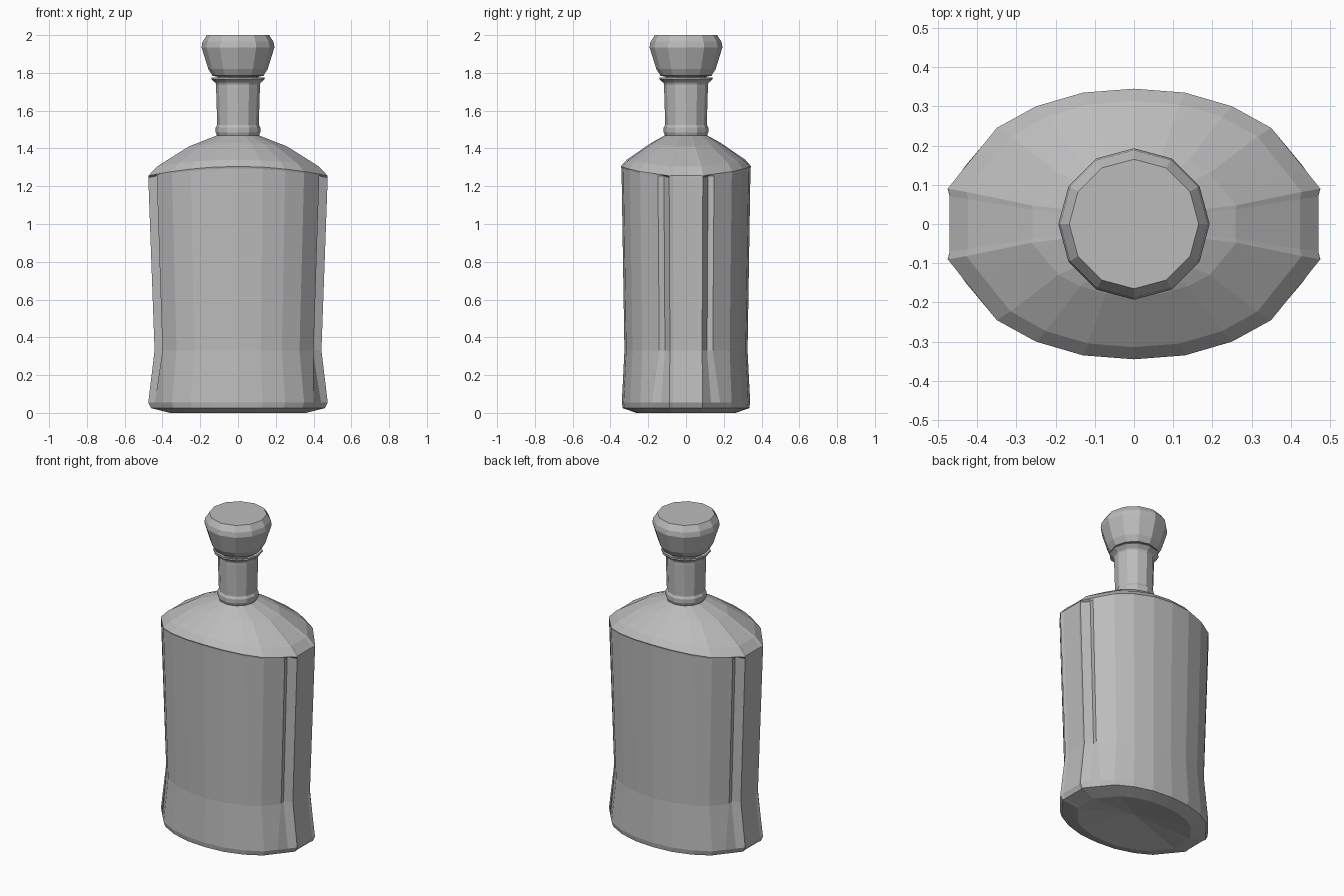
import bpy, bmesh
from math import sin, cos, tau

old = bpy.data.objects.get("Cube")
if old:
    bpy.data.objects.remove(old, do_unlink=True)

GREY = (0.5, 0.5, 0.5, 1)
grey = bpy.data.materials.new("plain grey")
grey.use_nodes = True
grey.diffuse_color = GREY
grey.node_tree.nodes["Principled BSDF"].inputs["Base Color"].default_value = GREY


def loft(name, rings, bottom=None, top=None):
    """Skin closed rings from bottom to top; a cap is an apex height or a flat face."""
    bm = bmesh.new()
    loops = [[bm.verts.new(p) for p in ring] for ring in rings]
    n = len(loops[0])
    for low, high in zip(loops, loops[1:]):
        for i in range(n):
            j = (i + 1) % n
            bm.faces.new((low[i], low[j], high[j], high[i]))
    for loop, apex in ((loops[0], bottom), (loops[-1], top)):
        if apex is None:
            bm.faces.new(loop)
        else:
            tip = bm.verts.new((0, 0, apex))
            for i in range(n):
                bm.faces.new((loop[i], loop[(i + 1) % n], tip))
    bmesh.ops.recalc_face_normals(bm, faces=bm.faces)
    mesh = bpy.data.meshes.new(name)
    bm.to_mesh(mesh)
    bm.free()
    mesh.materials.append(grey)
    obj = bpy.data.objects.new(name, mesh)
    bpy.context.collection.objects.link(obj)
    return obj


def turned(name, profile, sides=12):
    """Faceted round part from (radius, height) pairs."""
    return loft(name, [[(r * cos(tau * i / sides), r * sin(tau * i / sides), z)
                        for i in range(sides)] for r, z in profile])


def body_ring(quarter, sx, sy, z, drop=0.0):
    """Mirror a quarter section into a full ring, lowered toward the narrow sides."""
    right = quarter + [(x, y) for x, y in reversed(quarter[:-1])]
    half = quarter + [(-x, y) for x, y in reversed(quarter[:-1])]
    ring = half + [(x, -y) for x, y in
                   [(-x, y) for x, y in quarter] + list(reversed(quarter[:-1]))]
    return [(x * sx, y * sy, z - drop * (x / 0.475) ** 2) for x, y in ring]


# Quarter sections, from the narrow side panel round to the broad face
broad = [(0.35, 0.245), (0.25, 0.30), (0.13, 0.335), (0, 0.345)]
panel = [(0.47, 0.07), (0.475, 0.09)]
full = panel + [(0.44, 0.134), (0.40, 0.183)] + broad
grooved = panel + [(0.425, 0.118), (0.43, 0.15)] + broad

# Body with recessed base, waisted sides, grooves and sloping shoulders
loft("bottle_body", [
    body_ring(full, 0.76, 0.76, 0),
    body_ring(full, 0.97, 0.97, 0.025),
    body_ring(full, 1, 0.985, 0.055),
    body_ring(grooved, 0.93, 0.945, 0.33),
    body_ring(grooved, 1, 0.99, 1.295, 0.05),
    body_ring(full, 1, 1, 1.305, 0.05),
    body_ring(full, 0.9, 0.91, 1.34, 0.035),
    body_ring(full, 0.55, 0.53, 1.43, 0.02),
    body_ring(full, 0.24, 0.33, 1.468),
], bottom=0.06)

# Neck with lower bead
turned("neck", [(0.105, 1.45), (0.112, 1.47), (0.118, 1.485), (0.118, 1.51),
                (0.11, 1.525), (0.116, 1.72), (0.116, 1.76)])

# Flared lip under the stopper
turned("neck_lip", [(0.114, 1.735), (0.12, 1.748), (0.143, 1.768), (0.14, 1.775),
                    (0.115, 1.765)])

# Stopper with a stem into the neck
turned("stopper", [(0.10, 1.74), (0.11, 1.78), (0.135, 1.785), (0.157, 1.82),
                   (0.193, 1.935), (0.188, 1.965), (0.165, 2.0)])
